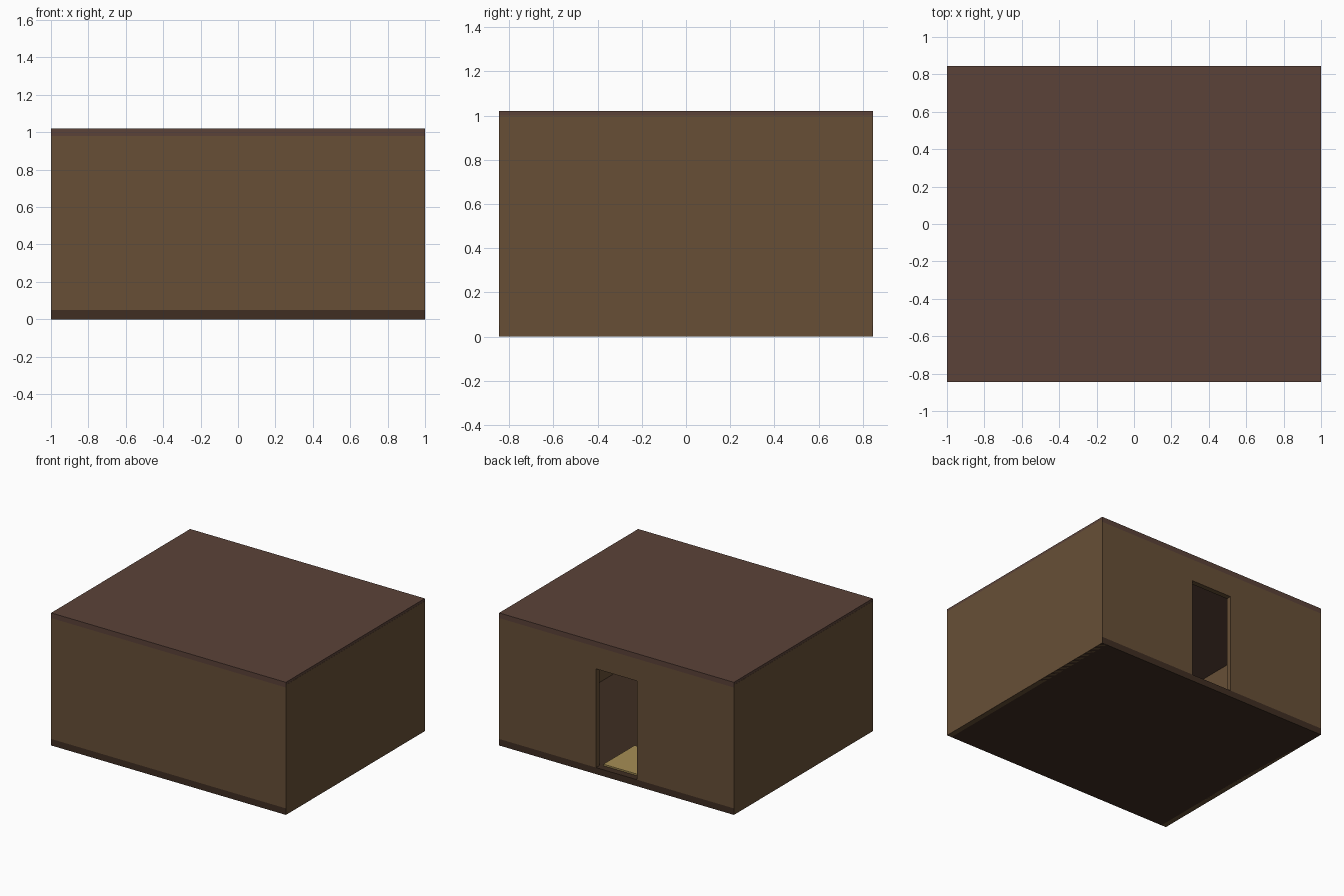
import bpy, bmesh
from mathutils import Vector

if "Cube" in bpy.data.objects:
    bpy.data.objects.remove(bpy.data.objects["Cube"])


def material(name, rgb):
    m = bpy.data.materials.new(name)
    m.diffuse_color = (*rgb, 1)
    m.use_nodes = True
    m.node_tree.nodes["Principled BSDF"].inputs["Base Color"].default_value = m.diffuse_color
    return m


WALL = material("wall_brown", (0.135, 0.078, 0.037))
ROOF = material("roof_brown", (0.105, 0.055, 0.04))
FLOOR = material("floor_dark", (0.05, 0.027, 0.016))
STRAW = material("straw", (0.38, 0.27, 0.09))

W, D, T = 1.0, 0.845, 0.04     # half width, half depth, wall thickness
E = 0.001                      # tiny inset so coplanar faces do not clash
BASE, CEIL = 0.05, 0.98


def prism(name, outline, y0, y1, mat):
    """Extrude an (x, z) outline from y0 to y1."""
    bm = bmesh.new()
    face = bm.faces.new([bm.verts.new((x, y0, z)) for x, z in outline])
    geo = bmesh.ops.extrude_face_region(bm, geom=[face])["geom"]
    bmesh.ops.translate(bm, vec=Vector((0, y1 - y0, 0)),
                        verts=[v for v in geo if isinstance(v, bmesh.types.BMVert)])
    bmesh.ops.recalc_face_normals(bm, faces=bm.faces)
    me = bpy.data.meshes.new(name)
    bm.to_mesh(me)
    bm.free()
    me.materials.append(mat)
    ob = bpy.data.objects.new(name, me)
    bpy.context.collection.objects.link(ob)
    return ob


def box(name, x0, x1, y0, y1, z0, z1, mat):
    return prism(name, [(x0, z0), (x1, z0), (x1, z1), (x0, z1)], y0, y1, mat)


# Floor and roof slabs
box("floor", -W + E, W - E, -D, D, 0, BASE, FLOOR)
box("roof", -W + E, W - E, -D, D, CEIL, 1.02, ROOF)

# Side walls, overlapping the slab ends
for side, s in (("left", -1), ("right", 1)):
    a, b = sorted((s * W, s * (W - T)))
    box(side + "_wall", a, b, -D + E, D - E, 0, 1.0, WALL)

# Front wall, closed
box("front_wall", -W + E, W - E, -D, -D + T, BASE, CEIL, WALL)

# Back wall with a central doorway
X, H, TOP = W - E, 0.174, 0.81
prism("back_wall", [(-X, BASE), (-H, BASE), (-H, TOP), (H, TOP),
                    (H, BASE), (X, BASE), (X, CEIL), (-X, CEIL)], D - T, D, WALL)

# Straw mat just inside the doorway
box("door_mat", -0.15, 0.15, 0.41, 0.79, BASE, BASE + 0.012, STRAW)
